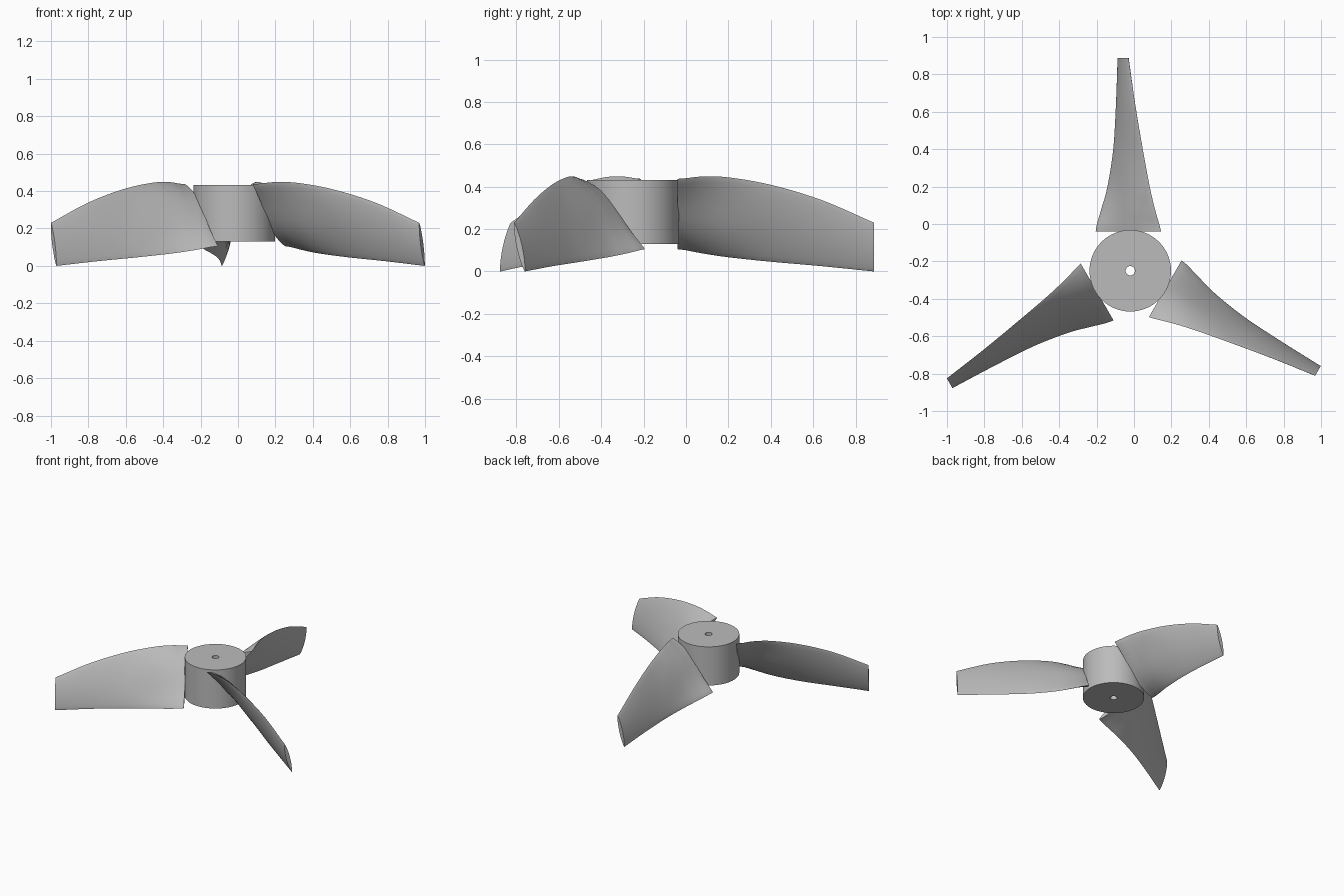
import bpy, bmesh, math
from mathutils import Vector, Matrix

cube = bpy.data.objects.get("Cube")
if cube:
    bpy.data.objects.remove(cube, do_unlink=True)

CENTRE = Vector((-0.02, -0.25, 0))

grey = bpy.data.materials.new("plain_grey")
grey.use_nodes = True
grey.diffuse_color = (0.5, 0.5, 0.5, 1)
grey.node_tree.nodes["Principled BSDF"].inputs["Base Color"].default_value = (0.5, 0.5, 0.5, 1)


def add_object(name, bm):
    """Turn a bmesh into a named, shaded object."""
    bmesh.ops.recalc_face_normals(bm, faces=bm.faces)
    mesh = bpy.data.meshes.new(name)
    bm.to_mesh(mesh)
    bm.free()
    mesh.materials.append(grey)
    obj = bpy.data.objects.new(name, mesh)
    bpy.context.collection.objects.link(obj)
    bpy.ops.object.select_all(action='DESELECT')
    obj.select_set(True)
    bpy.context.view_layer.objects.active = obj
    bpy.ops.object.shade_smooth_by_angle(angle=math.radians(35))
    return obj


def skin(bm, rings, closed):
    """Join successive rings of vertices with quads."""
    pairs = list(zip(rings, rings[1:]))
    if closed:
        pairs.append((rings[-1], rings[0]))
    for a, b in pairs:
        for i in range(len(a)):
            j = (i + 1) % len(a)
            bm.faces.new((a[i], a[j], b[j], b[i]))


def catmull(points, steps):
    """Smooth path through the given points."""
    p = [2 * points[0] - points[1]] + points + [2 * points[-1] - points[-2]]
    path = []
    for a, b, c, d in zip(p, p[1:], p[2:], p[3:]):
        for k in range(steps):
            t = k / steps
            path.append(0.5 * (2 * b + (c - a) * t + (2 * a - 5 * b + 4 * c - d) * t * t
                               + (3 * b - a - 3 * c + d) * t ** 3))
    return path + [points[-1]]


# Hub: a cylinder with a bore right through it
bm = bmesh.new()
SIDES = 64
rings = []
for radius, z in ((0.218, 0.13), (0.218, 0.432), (0.025, 0.432), (0.025, 0.13)):
    rings.append([bm.verts.new(CENTRE + Vector((radius * math.cos(a), radius * math.sin(a), z)))
                  for a in (math.tau * i / SIDES for i in range(SIDES))])
skin(bm, rings, True)
add_object("hub", bm)

# Blade stations: distance out, low edge (side, height), high edge (side, height), thickness
stations = [Vector(s) for s in (
    (0.21, -0.185, 0.105, 0.165, 0.437, 0.06),
    (0.25, -0.178, 0.10, 0.155, 0.440, 0.06),
    (0.33, -0.155, 0.085, 0.132, 0.448, 0.058),
    (0.45, -0.122, 0.067, 0.104, 0.444, 0.054),
    (0.65, -0.091, 0.046, 0.067, 0.409, 0.046),
    (0.89, -0.076, 0.025, 0.026, 0.337, 0.038),
    (1.137, -0.067, 0.0, -0.009, 0.23, 0.03))]
HALF = 12


def blade_section(station):
    """Closed lens-shaped section, slightly S-bent near the root."""
    out, low_x, low_z, high_x, high_z, thick = station
    low, high = Vector((low_x, out, low_z)), Vector((high_x, out, high_z))
    chord = high - low
    normal = Vector((chord.z, 0, -chord.x)).normalized()
    bend = 0.013 * max(0, 1 - (out - 0.21) / 0.4)
    points = []
    for i in range(2 * HALF):
        a = math.pi * i / HALF
        s = (1 - math.cos(a)) / 2
        side = 1 if i < HALF else -1
        bulge = side * thick / 2 * max(0, math.sin(math.pi * s)) ** 0.7
        points.append(low + chord * s + normal * (bulge + bend * math.sin(math.tau * s)))
    return points


# Three twisted blades spaced evenly round the hub
sections = [blade_section(s) for s in catmull(stations, 6)]
for name, turn in (("rear_blade", 0), ("left_blade", -120), ("right_blade", 120)):
    bm = bmesh.new()
    place = Matrix.Translation(CENTRE) @ Matrix.Rotation(math.radians(turn), 4, 'Z')
    rings = [[bm.verts.new(place @ p) for p in section] for section in sections]
    skin(bm, rings, False)
    bm.faces.new(rings[0])
    bm.faces.new(rings[-1])
    add_object(name, bm)
